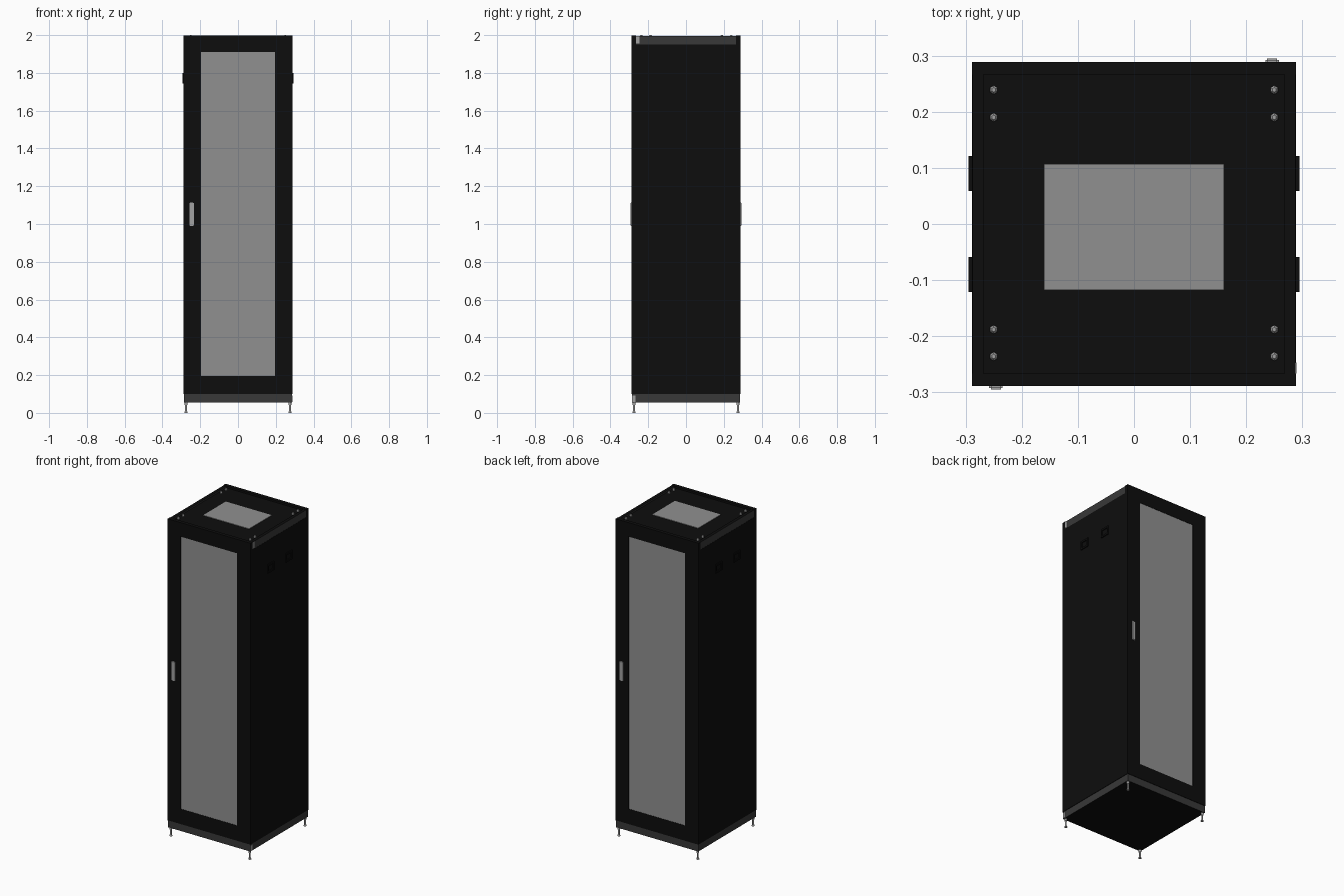
import bpy, bmesh, math
from mathutils import Matrix, Vector

cube = bpy.data.objects.get("Cube")
if cube:
    bpy.data.objects.remove(cube, do_unlink=True)


def material(name, value, rough=0.6):
    m = bpy.data.materials.new(name)
    m.use_nodes = True
    col = (value, value, value, 1)
    m.diffuse_color = col
    node = m.node_tree.nodes["Principled BSDF"]
    node.inputs["Base Color"].default_value = col
    node.inputs["Roughness"].default_value = rough
    return m


BLACK = material("black paint", 0.004)
DARK = material("dark grey steel", 0.04)
MESH = material("grey perforated panel", 0.28)
METAL = material("light grey metal", 0.36)


def finish(name, bm, mats):
    bmesh.ops.recalc_face_normals(bm, faces=bm.faces)
    me = bpy.data.meshes.new(name)
    bm.to_mesh(me)
    bm.free()
    for m in mats:
        me.materials.append(m)
    ob = bpy.data.objects.new(name, me)
    bpy.context.collection.objects.link(ob)
    return ob


def add_box(bm, x, y, z):
    """Add a box spanning the three (low, high) ranges."""
    lo, hi = Vector((x[0], y[0], z[0])), Vector((x[1], y[1], z[1]))
    mat = Matrix.Translation((lo + hi) / 2) @ Matrix.Diagonal((*(hi - lo), 1))
    bmesh.ops.create_cube(bm, size=1, matrix=mat)


def boxes(name, ranges, mats, bevel=0):
    bm = bmesh.new()
    for r in ranges:
        add_box(bm, *r)
    if bevel:
        bmesh.ops.bevel(bm, geom=bm.edges[:], offset=bevel, segments=2, affect='EDGES')
    return finish(name, bm, mats)


def cylinders(name, parts, sides, mat):
    """Each part is (x, y, z low, z high, bottom radius, top radius)."""
    bm = bmesh.new()
    for x, y, z0, z1, r0, r1 in parts:
        bmesh.ops.create_cone(bm, cap_ends=True, segments=sides, radius1=r0, radius2=r1,
                              depth=z1 - z0, matrix=Matrix.Translation((x, y, (z0 + z1) / 2)))
    return finish(name, bm, [mat])


def black_caps(ob):
    """Paint the upward and downward faces with the second material."""
    for p in ob.data.polygons:
        p.material_index = 1 if abs(p.normal.z) > 0.5 else 0


W, BASE, TOP = 0.289, 0.10, 1.998
ROOF = 1.987

# Cabinet core with the sunken roof
boxes("cabinet_core", [((-0.27, 0.27), (-0.266, 0.266), (BASE, ROOF))], [BLACK])

# Plinth
plinth = boxes("plinth", [((-0.286, 0.286), (-0.286, 0.286), (0.055, BASE))], [DARK, BLACK])
black_caps(plinth)

# Side panels, top side rails and lifting frames
for s, side in ((1, "left"), (-1, "right")):
    def sx(a, b):
        return tuple(sorted((s * a, s * b)))
    boxes(side + "_panel", [(sx(0.268, W), (-0.268, 0.268), (BASE, 1.95))], [BLACK])
    rail = boxes(side + "_top_rail", [(sx(0.268, W - 0.001), (-0.268, 0.268), (1.95, TOP - 0.002))],
                 [DARK, BLACK])
    black_caps(rail)
    for c, spot in ((-0.09, "front"), (0.09, "back")):
        boxes(f"{side}_{spot}_grip", [
            (sx(W - 0.004, 0.295), (c - 0.031, c - 0.022), (1.745, 1.80)),
            (sx(W - 0.004, 0.295), (c + 0.022, c + 0.031), (1.745, 1.80)),
            (sx(W - 0.004, 0.295), (c - 0.022, c + 0.022), (1.745, 1.756)),
            (sx(W - 0.004, 0.295), (c - 0.022, c + 0.022), (1.789, 1.80))], [BLACK])

# Bright corner tabs on the left side
boxes("corner_tabs", [((0.284, 0.2895), (-0.266, -0.247), (1.955, 1.994)),
                      ((0.284, 0.2875), (-0.285, -0.267), (0.058, 0.092))], [METAL])

# Doors: framed perforated panel with a handle, the back one turned half way round
for angle, side in ((0, "front"), (math.pi, "back")):
    depth = (-0.289, -0.266)
    pane_x, pane_z = (-0.197, 0.195), (0.195, 1.91)
    frame = boxes(side + "_door_frame", [
        ((-W, pane_x[0]), depth, (BASE, TOP)),
        ((pane_x[1], W), depth, (BASE, TOP)),
        (pane_x, depth, (BASE, pane_z[0])),
        (pane_x, depth, (pane_z[1], TOP))], [BLACK])
    pane = boxes(side + "_door_panel", [(pane_x, (-0.287, -0.268), pane_z)], [MESH])
    handle = boxes(side + "_door_handle",
                   [((-0.258, -0.234), (-0.295, -0.286), (0.99, 1.113))], [METAL], 0.003)
    for ob in (frame, pane, handle):
        ob.data.transform(Matrix.Rotation(angle, 4, 'Z'))

# Roof vent
boxes("roof_vent", [((-0.16, 0.16), (-0.118, 0.107), (ROOF - 0.002, ROOF + 0.003))], [MESH])

# Roof bolts
bolts = []
for x in (-0.25, 0.25):
    for y in (-0.236, -0.188, 0.19, 0.239):
        bolts.append((x, y, ROOF - 0.002, 1.995, 0.008, 0.008))
        bolts.append((x, y, 1.995, 2.0, 0.008, 0.004))
cylinders("roof_bolts", bolts, 6, METAL)

# Levelling feet
feet = []
for x in (-0.275, 0.275):
    for y in (-0.275, 0.275):
        feet.append((x, y, 0.006, 0.06, 0.005, 0.005))
        feet.append((x, y, 0.042, 0.055, 0.008, 0.008))
        feet.append((x, y, 0.0, 0.008, 0.009, 0.007))
cylinders("levelling_feet", feet, 12, METAL)
